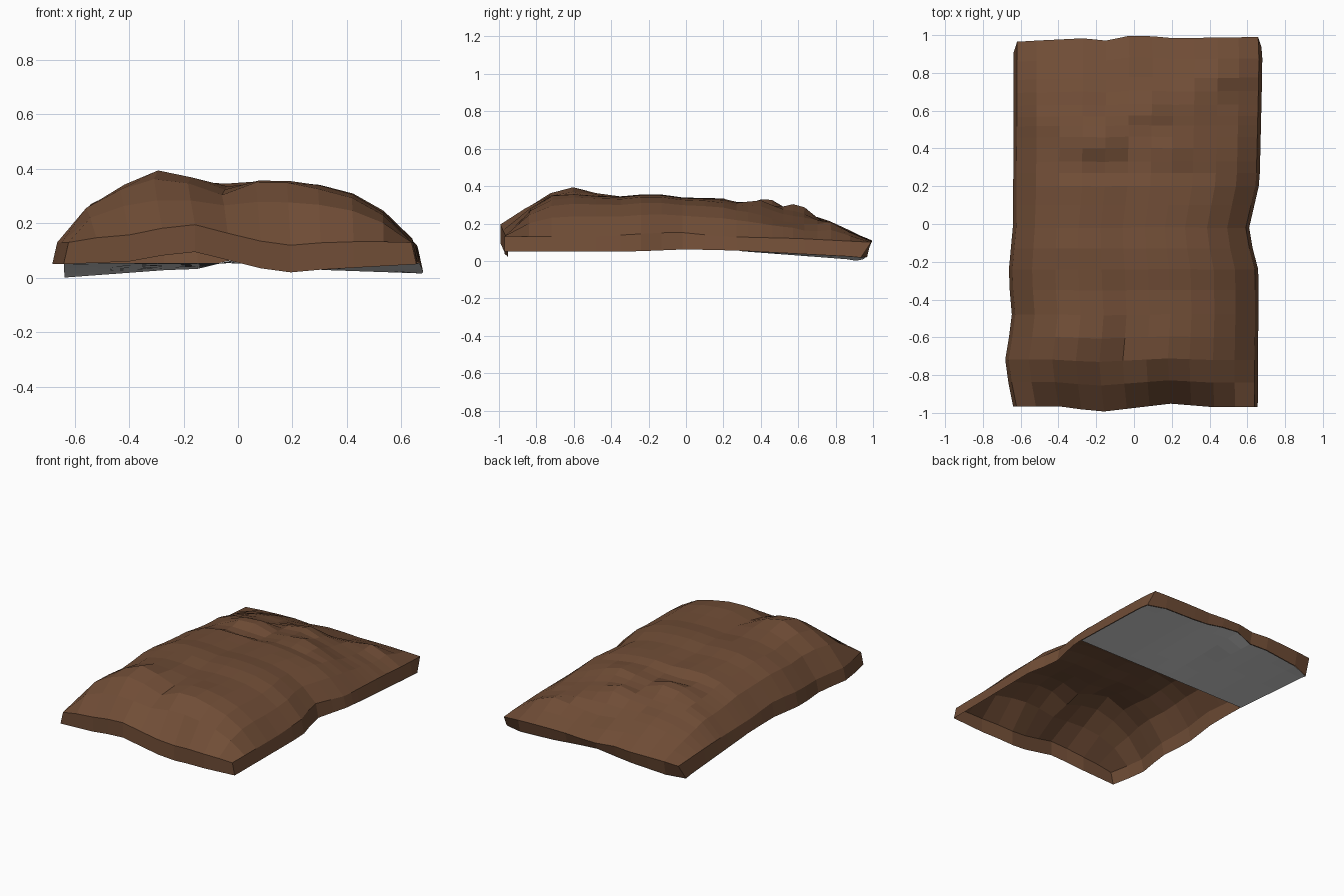
import bpy, bmesh, math

if "Cube" in bpy.data.objects:
    bpy.data.objects.remove(bpy.data.objects["Cube"])


def material(name, rgb):
    m = bpy.data.materials.new(name)
    m.diffuse_color = (*rgb, 1)
    m.use_nodes = True
    m.node_tree.nodes["Principled BSDF"].inputs["Base Color"].default_value = m.diffuse_color
    return m


brown = material("brown hide", (0.162, 0.074, 0.037))
grey = material("grey lining", (0.7, 0.7, 0.7))


def lerp(points, t):
    for (a, va), (b, vb) in zip(points, points[1:]):
        if t <= b:
            return va + (vb - va) * max(0, (t - a) / (b - a))
    return points[-1][1]


# profiles: crown across x, ridge height and outline along y
CROWN = [(-.64, 0), (-.52, .6), (-.4, .88), (-.28, 1), (-.16, 1), (-.04, .95), (.08, .99),
         (.19, .98), (.3, .93), (.42, .78), (.53, .48), (.65, 0)]
RIDGE = [(-.97, .15), (-.84, .28), (-.72, .34), (-.6, .355), (-.35, .345), (-.18, .362),
         (0, .337), (.2, .335), (.3, .31), (.42, .29), (.55, .27), (.7, .23), (.85, .17), (.98, .11)]
EDGE = [(-.97, .13), (-.5, .13), (-.05, .155), (.2, .13), (.6, .12), (.98, .10)]
BASE = [(-.97, .05), (-.3, .05), (0, .062), (.3, .055)]
FRONT_RIM = [(-.64, .05), (-.4, .06), (-.18, .10), (0, .055), (.08, .035), (.19, .02), (.3, .03), (.65, .05)]
BACK_RIM = [(-.64, .003), (-.28, .03), (-.15, .035), (0, .075), (.1, .05), (.26, .032), (.65, .018)]
LEFT = [(-.97, -.64), (-.74, -.685), (-.5, -.645), (-.27, -.665), (0, -.64), (.98, -.637)]
RIGHT = [(-.97, .655), (-.25, .66), (-.04, .605), (.22, .665), (.85, .68), (.98, .675)]
FRONT = [(-.64, -.965), (-.4, -.965), (-.18, -.995), (.2, -.95), (.4, -.97), (.65, -.97)]
BACK = [(-.64, .965), (-.28, .983), (-.15, .97), (.02, 1.01), (.12, .983), (.65, .99)]
# folds and hollows: x, y, radius x, radius y, height
FOLDS = [(-.28, -.62, .12, .13, .04), (-.2, .44, .13, .08, .05), (.19, .4, .13, .08, .035),
         (.05, .6, .11, .08, .05), (.46, .79, .09, .06, .035), (-.45, .54, .09, .07, .02),
         (-.18, .29, .13, .05, -.025), (.3, .24, .14, .06, -.015), (.42, .52, .15, .13, -.03),
         (.5, .66, .08, .06, -.025), (.13, -.7, .1, .1, .02), (-.03, -.68, .07, .14, -.03),
         (.12, .8, .12, .1, -.03), (-.25, .78, .12, .1, .01), (-.3, -.24, .09, .07, -.012)]

XS = [p[0] for p in CROWN]
YS = [-.97, -.84, -.72, -.6, -.48, -.35, -.24, -.13, -.02, .1, .2, .27, .33, .4, .46,
      .52, .57, .63, .7, .77, .87, .98]


def place(x, y):
    """Move a grid point onto the wavy outline."""
    u = (x + .64) / 1.29
    px = lerp(LEFT, y) * (1 - u) + lerp(RIGHT, y) * u
    v = (y + .97) / 1.95
    py = y + (lerp(FRONT, x) + .97) * (1 - v) ** 6 + (lerp(BACK, x) - .98) * v ** 6
    return px, py


def top(x, y):
    e, c = lerp(EDGE, y), lerp(CROWN, x)
    z = e + (lerp(RIDGE, y) - e) * c
    z += (lerp(FRONT_RIM, x) - .05) * max(0, 1 - (y + .97) / .14)
    z += min(1, c * 1.5) * sum(h * math.exp(-((x - a) / r) ** 2 - ((y - b) / s) ** 2)
                               for a, b, r, s, h in FOLDS)
    return z


def rim(x, y):
    if y < -.96:
        return lerp(FRONT_RIM, x)
    t = max(0, (y - .28) / .7)
    return lerp(BASE, y) * (1 - t) + lerp(BACK_RIM, x) * t


def hem(x, y):
    """Bottom edge point: rear corners are tucked in."""
    px, py = place(x, y)
    tuck = .055 if y > .97 and abs(x) > .6 else .02 if y > .97 else 0
    return px, py - tuck, rim(x, y)


def upper(x, y):
    """Top point: the two long edges sit slightly inside the hem."""
    px, py = place(x, y)
    flare = .018 if abs(x) > .6 else 0
    return px - math.copysign(flare, x), py, top(x, y)


def build(name, xs, ys, point, mat, skirt=False):
    bm = bmesh.new()
    grid = [[bm.verts.new(point(x, y)) for x in xs] for y in ys]
    for r0, r1 in zip(grid, grid[1:]):
        for i in range(len(xs) - 1):
            bm.faces.new((r0[i], r0[i + 1], r1[i + 1], r1[i]))
    if skirt:
        n, m = len(xs) - 1, len(ys) - 1
        loop = ([(i, 0) for i in range(n)] + [(n, j) for j in range(m)] +
                [(i, m) for i in range(n, 0, -1)] + [(0, j) for j in range(m, 0, -1)])
        high = [grid[j][i] for i, j in loop]
        low = [bm.verts.new(hem(xs[i], ys[j])) for i, j in loop]
        for k in range(len(loop)):
            q = (k + 1) % len(loop)
            bm.faces.new((high[q], high[k], low[k], low[q]))
    me = bpy.data.meshes.new(name)
    bm.to_mesh(me)
    bm.free()
    me.materials.append(mat)
    ob = bpy.data.objects.new(name, me)
    bpy.context.collection.objects.link(ob)
    return ob


def lining_point(x, y):
    px, py, z = hem(x, y)
    return px, py, z - .002


# draped hide: crowned top with a hanging edge, open underneath
build("draped_hide", XS, YS, upper, brown, skirt=True)
# grey lining closing the rear third from below
build("rear_lining", XS, [.28] + [y for y in YS if y > .3],
      lining_point, grey).data.flip_normals()
